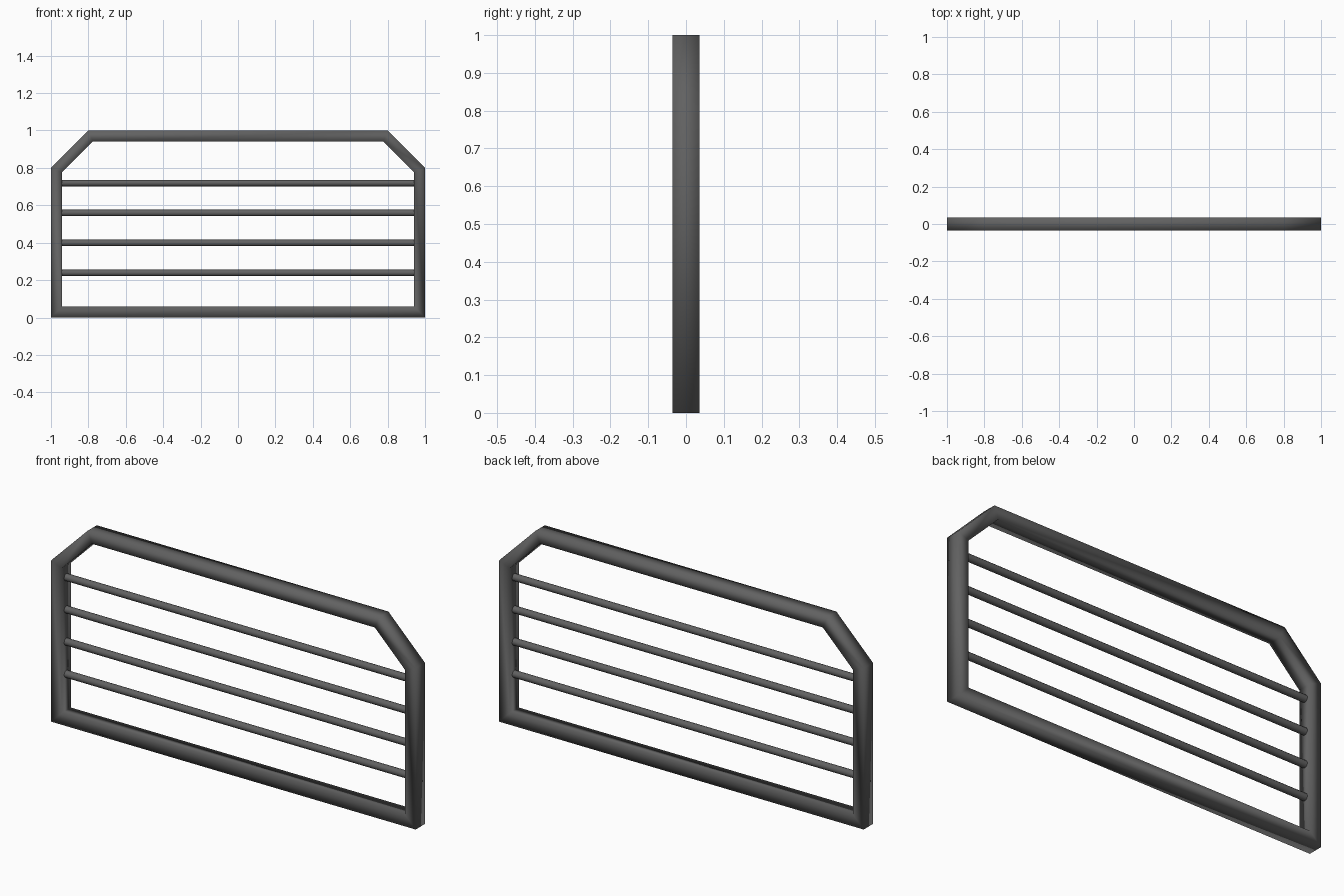
import bpy, bmesh, math

if "Cube" in bpy.data.objects:
    bpy.data.objects.remove(bpy.data.objects["Cube"])

DEPTH = 0.036      # half depth of the frame
WIDTH = 0.058      # width of the frame bars
CUT = 0.20         # size of the chamfered top corners
inner_cut = CUT + WIDTH * math.tan(math.pi / 8) - WIDTH

steel = bpy.data.materials.new("dark_grey_steel")
steel.diffuse_color = (0.12, 0.12, 0.12, 1)
steel.use_nodes = True
steel.node_tree.nodes["Principled BSDF"].inputs["Base Color"].default_value = steel.diffuse_color


def outline(inset, cut):
    """Rectangle with chamfered top corners, as (x, z) points."""
    x, lo, hi = 1 - inset, inset, 1 - inset
    return [(-x, lo), (x, lo), (x, hi - cut), (x - cut, hi),
            (cut - x, hi), (-x, hi - cut)]


# Mitred rectangular frame
outer = outline(0, CUT)
inner = outline(WIDTH, inner_cut)
bm = bmesh.new()
rings = [[bm.verts.new((x, y, z)) for x, z in loop]
         for loop, y in ((outer, -DEPTH), (inner, -DEPTH),
                         (inner, DEPTH), (outer, DEPTH))]
for k in range(4):
    a, b = rings[k], rings[(k + 1) % 4]
    for i in range(6):
        j = (i + 1) % 6
        bm.faces.new((a[i], a[j], b[j], b[i])).smooth = True
bmesh.ops.recalc_face_normals(bm, faces=bm.faces)
mesh = bpy.data.meshes.new("frame")
bm.to_mesh(mesh)
bm.free()
mesh.materials.append(steel)
frame = bpy.data.objects.new("frame", mesh)
bpy.context.collection.objects.link(frame)

# Four horizontal round rails between the posts
for n in range(4):
    bpy.ops.mesh.primitive_cylinder_add(
        vertices=12, radius=0.0175, depth=1.9,
        location=(0, 0, 0.239 + 0.16 * n), rotation=(0, math.pi / 2, 0))
    rail = bpy.context.object
    rail.name = f"rail_{n + 1}"
    rail.data.materials.append(steel)
    bpy.ops.object.shade_smooth_by_angle(angle=math.radians(40))
